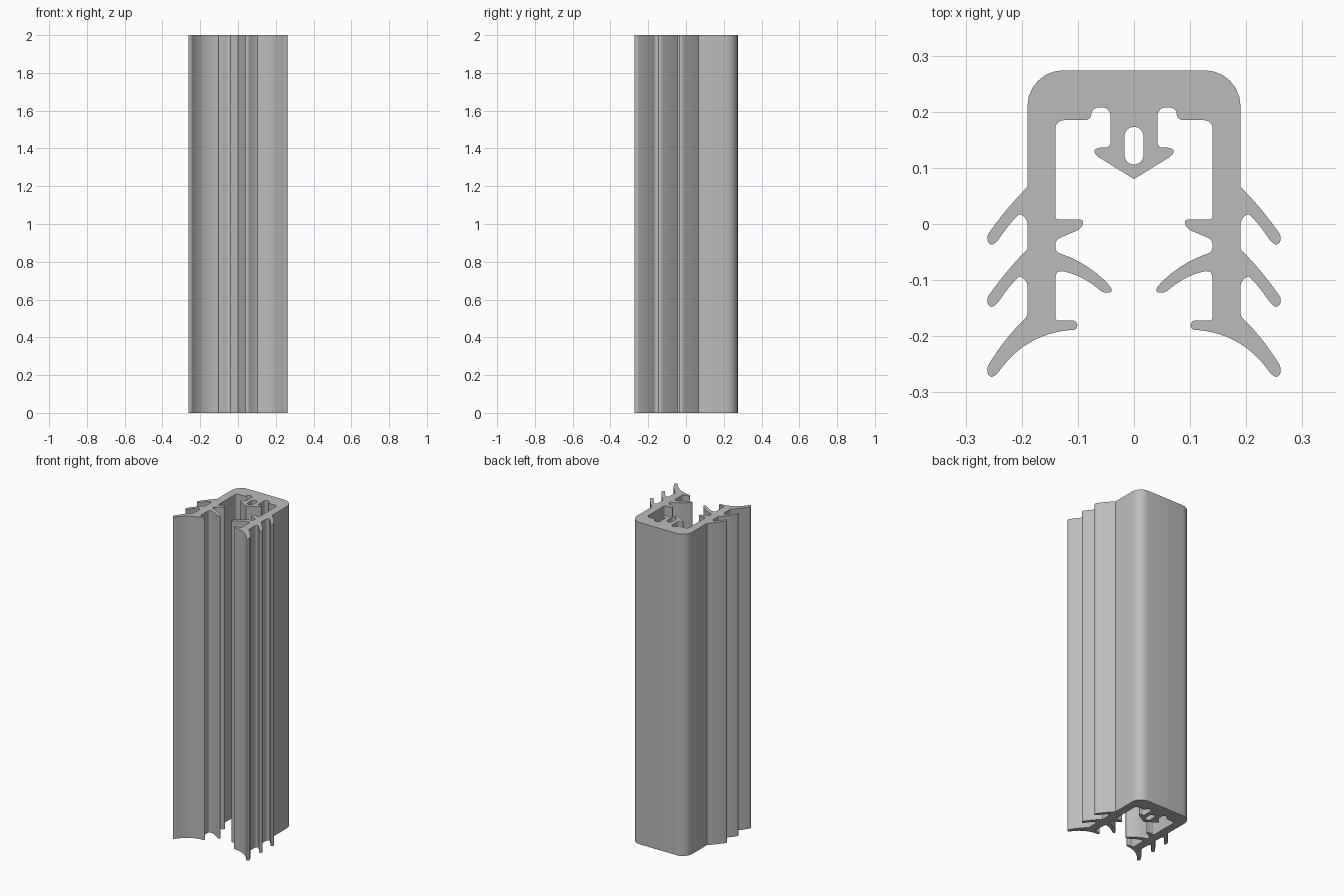
import bpy
import bmesh
from mathutils import Vector
from mathutils.geometry import interpolate_bezier

HEIGHT = 2
OUTER = .19     # outer face of each side wall
INNER = .14     # inner face of each side wall
ARC_STEPS = 7

default_cube = bpy.data.objects.get("Cube")
if default_cube:
    bpy.data.objects.remove(default_cube, do_unlink=True)


def make_material(name, colour):
    material = bpy.data.materials.new(name)
    material.use_nodes = True
    material.diffuse_color = colour
    material.node_tree.nodes["Principled BSDF"].inputs["Base Color"].default_value = colour
    return material


def round_corners(corners, closed=False):
    """Turn (x, y, setback) corners into points, rounding those with a setback."""
    points = []
    last = len(corners) - 1
    for i, (x, y, setback) in enumerate(corners):
        here = Vector((x, y, 0))
        if not setback or (not closed and i in (0, last)):
            points.append(here)
            continue
        before = Vector((*corners[i - 1][:2], 0)) - here
        after = Vector((*corners[(i + 1) % len(corners)][:2], 0)) - here
        start = here + before.normalized() * min(setback, before.length * .49)
        end = here + after.normalized() * min(setback, after.length * .49)
        points += interpolate_bezier(start, start.lerp(here, .55),
                                     end.lerp(here, .55), end, ARC_STEPS)
    return points


def curved(start, middle, end, steps=7):
    """Gentle curve through three points, without its two end points."""
    a, b, c = (Vector(p) for p in (start, middle, end))
    handle = b * 2 - (a + c) / 2
    result = []
    for i in range(1, steps):
        t = i / steps
        p = a * (1 - t) ** 2 + handle * 2 * t * (1 - t) + c * t * t
        result.append((p.x, p.y, 0))
    return result


def outer_fin(y):
    """Downswept sealing fin whose upper root is at height y on the outer wall."""
    root, tip = (OUTER, y), (.264, y - .09)
    under, armpit = (.243, y - .096), (.203, y - .047)
    return [(*root, 0), *curved(root, (.229, y - .043), tip), (*tip, .012),
            (.256, y - .106, .012), (*under, .004),
            *curved(under, (.222, y - .067), armpit),
            (*armpit, .008), (OUTER, y - .058, .008)]


def foot_fin():
    """Large bottom fin that runs through the wall into an inner lip."""
    root, tip = (OUTER, -.165), (.264, -.259)
    under, lip = (.243, -.266), (.114, -.189)
    return [(*root, .006), *curved(root, (.229, -.207), tip), (*tip, .012),
            (.256, -.276, .012), (*under, .004),
            *curved(under, (.187, -.212), lip, steps=12), (*lip, 0),
            (.101, -.188, .009), (.101, -.172, .009), (INNER, -.172, .006)]


def inner_fin():
    """Curved fin pointing in and down from the inner wall."""
    root, under = (.128, -.084), (.055, -.123)
    top, back = (.042, -.111), (INNER, -.05)
    return [(INNER, -.086, .012), (*root, 0), *curved(root, (.091, -.097), under),
            (*under, .009), (.038, -.122, .009), (*top, .009),
            *curved(top, (.088, -.073), back), (*back, .008)]


# Small wedge shaped rib above the inner fin
inner_rib = [(INNER, -.028, .008), (.095, -.009, .007),
             (.088, .008, .009), (INNER, .008, .006)]

# Underside of the bridge with a relief groove, then the hanging arrow
bridge_and_arrow = [(INNER, .185, .015), (.076, .185, .012), (.076, .208, .015),
                    (.042, .208, .015), (.042, .136, .009), (.07, .136, .011),
                    (.071, .124, .009), (0, .08, 0)]

half = round_corners([(0, .274, 0), (OUTER, .274, .064),
                      *outer_fin(.066), *outer_fin(-.045), *foot_fin(),
                      *inner_fin(), *inner_rib, *bridge_and_arrow])
mirrored = [Vector((-p.x, p.y, 0)) for p in reversed(half[1:-1])]
outline = half + mirrored

# Rounded slot through the arrow
slot = round_corners([(sx * .017, y, .017) for sx, y in
                      ((1, .173), (1, .106), (-1, .106), (-1, .173))], closed=True)

# Fill the cross-section and pull it up to full height
bm = bmesh.new()
for loop in (outline, slot):
    verts = [bm.verts.new(p) for p in loop]
    for a, b in zip(verts, verts[1:] + verts[:1]):
        bm.edges.new((a, b))
bmesh.ops.remove_doubles(bm, verts=bm.verts[:], dist=.0002)
bmesh.ops.triangle_fill(bm, edges=bm.edges[:], use_beauty=True)
raised = bmesh.ops.extrude_face_region(bm, geom=bm.faces[:], use_keep_orig=True)
top_verts = [g for g in raised["geom"] if isinstance(g, bmesh.types.BMVert)]
bmesh.ops.translate(bm, verts=top_verts, vec=(0, 0, HEIGHT))
bmesh.ops.recalc_face_normals(bm, faces=bm.faces[:])

mesh = bpy.data.meshes.new("seal_profile")
bm.to_mesh(mesh)
bm.free()
mesh.materials.append(make_material("plain grey", (.5, .5, .5, 1)))
seal = bpy.data.objects.new("seal_profile", mesh)
bpy.context.collection.objects.link(seal)

bpy.ops.object.select_all(action="DESELECT")
seal.select_set(True)
bpy.context.view_layer.objects.active = seal
bpy.ops.object.shade_smooth_by_angle(angle=.5)
